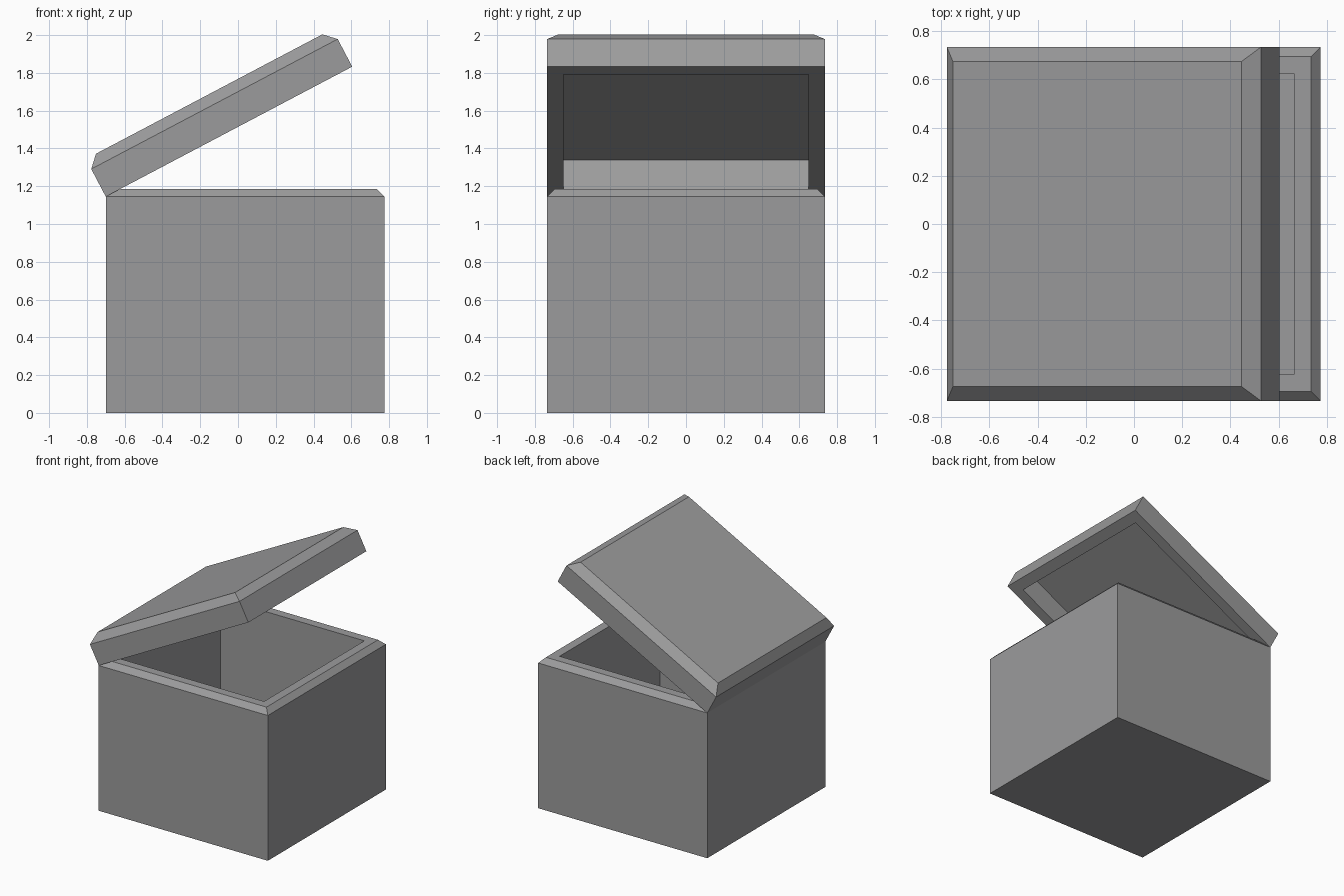
import bpy, bmesh, math

if "Cube" in bpy.data.objects:
    bpy.data.objects.remove(bpy.data.objects["Cube"])

L, W = 1.475, 1.47          # outer length (x) and width (y)
HINGE_X, HINGE_Z = -0.70, 1.145

grey = bpy.data.materials.new("mid grey")
grey.diffuse_color = (0.33, 0.33, 0.335, 1)
grey.use_nodes = True
grey.node_tree.nodes["Principled BSDF"].inputs["Base Color"].default_value = grey.diffuse_color


def shell(name, rings):
    """Skin a chain of rectangles (inset, z), capping both ends. x starts at the hinge."""
    bm = bmesh.new()
    loops = []
    for d, z in rings:
        x0, x1, y = d, L - d, W / 2 - d
        loops.append([bm.verts.new((px, py, z))
                      for px, py in ((x0, -y), (x1, -y), (x1, y), (x0, y))])
    for a, b in zip(loops, loops[1:]):
        for i in range(4):
            j = (i + 1) % 4
            bm.faces.new((a[i], a[j], b[j], b[i]))
    bm.faces.new(loops[0])
    bm.faces.new(loops[-1])
    bmesh.ops.recalc_face_normals(bm, faces=bm.faces)
    mesh = bpy.data.meshes.new(name)
    bm.to_mesh(mesh)
    bm.free()
    mesh.materials.append(grey)
    ob = bpy.data.objects.new(name, mesh)
    bpy.context.collection.objects.link(ob)
    return ob


# open box: outer walls, chamfered rim, inner walls, floor
box = shell("box", [(0, 0), (0, 1.145), (0.04, 1.185), (0.11, 1.185), (0.11, 0.11)])
box.location.x = HINGE_X

# hollow lid: cavity ceiling, rim, outer walls, chamfered top; tilted open at the hinge
lid = shell("lid", [(0.087, 0.172), (0.087, 0), (0, 0), (0, 0.165), (0.06, 0.225)])
lid.location = (HINGE_X, 0, HINGE_Z)
lid.rotation_euler.y = -math.radians(27.8)
